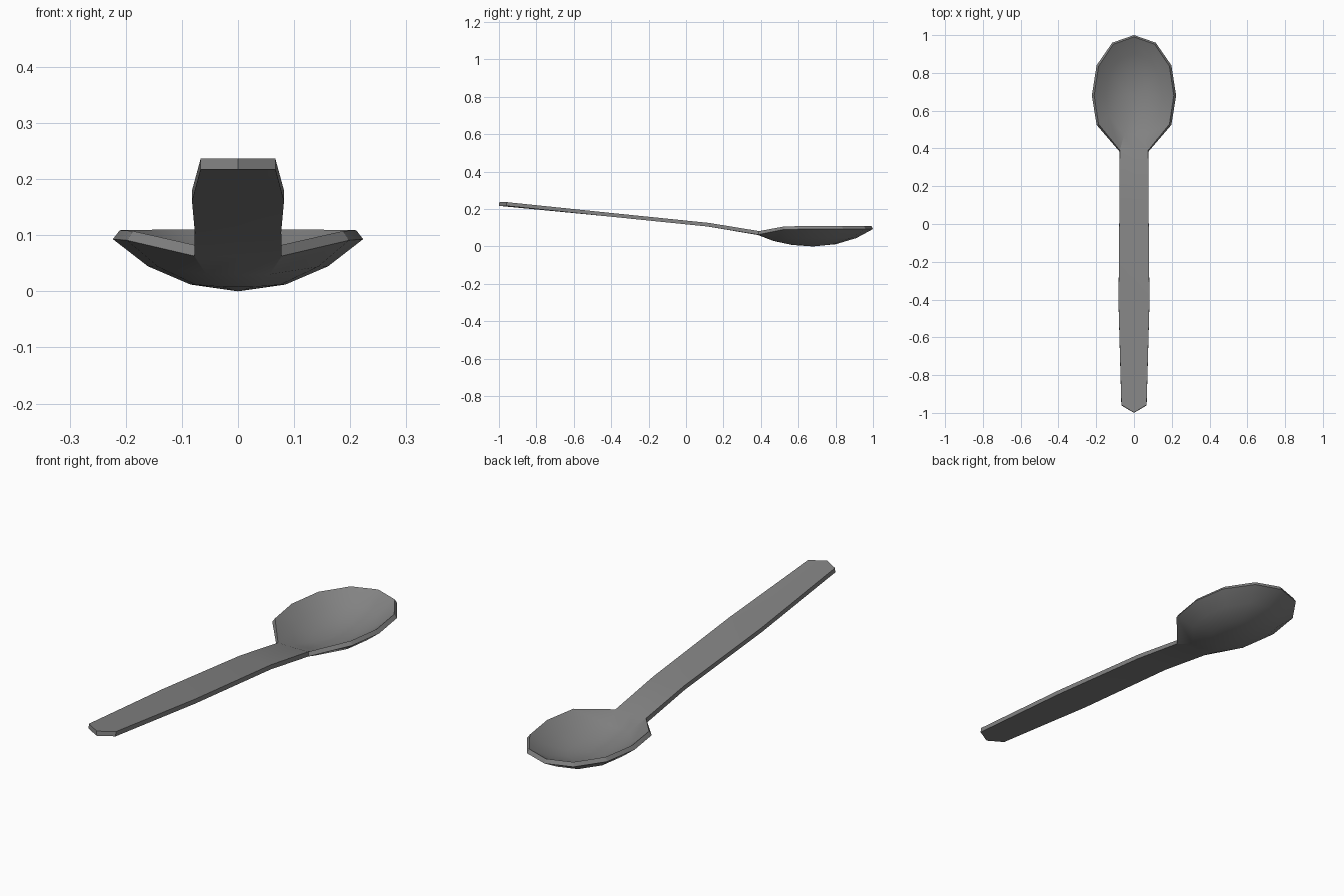
import bpy, bmesh
from math import radians

if "Cube" in bpy.data.objects:
    bpy.data.objects.remove(bpy.data.objects["Cube"])

bm = bmesh.new()
CY = 0.68  # centre of the bowl along y


def up_face(verts):
    f = bm.faces.new(verts)
    f.normal_update()
    if f.normal.z < 0:
        f.normal_flip()


# Bowl: half outline of the rim (underside), mirrored, tip to neck
half = [(0.115, 0.96, 0.093), (0.198, 0.84, 0.093), (0.223, 0.68, 0.093),
        (0.198, 0.525, 0.091), (0.078, 0.385, 0.063)]
rim = [(0, 1.0, 0.093)] + half + [(0, 0.385, 0.061)]
rim += [(-x, y, z) for x, y, z in reversed(half)]
n = len(rim)

# Concentric rings: (scale toward the centre, depth factor)
rings = []
for s, d in [(1, 1), (0.72, 0.48), (0.38, 0.13)]:
    rings.append([bm.verts.new((x * s, CY + (y - CY) * s, z * d)) for x, y, z in rim])
for a, b in zip(rings, rings[1:]):
    for i in range(n):
        j = (i + 1) % n
        up_face([a[i], a[j], b[j], b[i]])
bottom = bm.verts.new((0, CY, 0))
for i in range(n):
    up_face([rings[-1][i], rings[-1][(i + 1) % n], bottom])

# Handle: stations continuing from the neck (half width, y, z, centre y)
prev = [rings[0][7], rings[0][6], rings[0][5]]
for w, y, z, yc in [(0.077, 0.12, 0.106, 0.12), (0.082, -0.42, 0.161, -0.42),
                    (0.067, -0.96, 0.217, -1.0)]:
    cur = [bm.verts.new(p) for p in [(-w, y, z), (0, yc, z), (w, y, z)]]
    for k in range(2):
        up_face([prev[k], prev[k + 1], cur[k + 1], cur[k]])
    prev = cur

mesh = bpy.data.meshes.new("spoon")
bm.to_mesh(mesh)
bm.free()
spoon = bpy.data.objects.new("spoon", mesh)
bpy.context.collection.objects.link(spoon)

# Dark grey metal
metal = bpy.data.materials.new("dark_metal")
metal.diffuse_color = (0.23, 0.23, 0.23, 1)
metal.use_nodes = True
metal.node_tree.nodes["Principled BSDF"].inputs["Base Color"].default_value = metal.diffuse_color
mesh.materials.append(metal)

# Metal thickness, grown toward the upper side
mod = spoon.modifiers.new("thickness", 'SOLIDIFY')
mod.thickness = 0.02
mod.offset = 1
bpy.context.view_layer.objects.active = spoon
spoon.select_set(True)
bpy.ops.object.modifier_apply(modifier=mod.name)

# Soft surfaces with crisp rim edges
bpy.ops.object.shade_smooth_by_angle(angle=radians(20))
